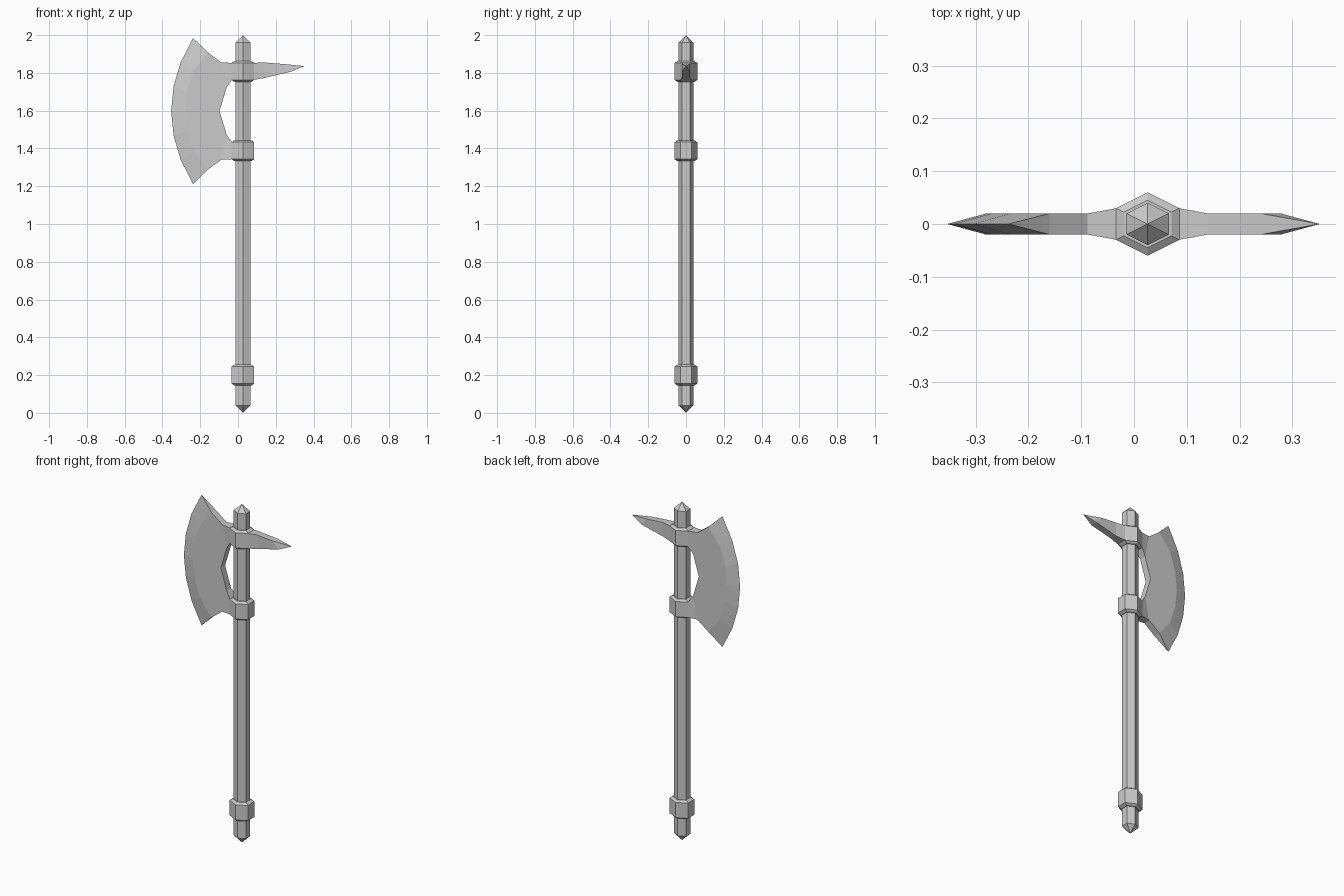
import bpy, bmesh

cube = bpy.data.objects.get("Cube")
if cube:
    bpy.data.objects.remove(cube, do_unlink=True)

AXIS_X = 0.026   # shaft axis
MID_Z = 1.598    # blade centre height
STRAP = 0.21     # collar offset from the blade centre

steel = bpy.data.materials.new("grey steel")
steel.use_nodes = True
GREY = (0.6, 0.6, 0.6, 1)
steel.diffuse_color = GREY
steel.node_tree.nodes["Principled BSDF"].inputs["Base Color"].default_value = GREY


def finish(name, bm):
    bmesh.ops.remove_doubles(bm, verts=bm.verts[:], dist=0.0005)
    bmesh.ops.recalc_face_normals(bm, faces=bm.faces[:])
    mesh = bpy.data.meshes.new(name)
    bm.to_mesh(mesh)
    bm.free()
    mesh.materials.append(steel)
    obj = bpy.data.objects.new(name, mesh)
    bpy.context.collection.objects.link(obj)
    return obj


def add_face(bm, points):
    bm.faces.new([bm.verts.new(p) for p in points])


def hex_column(name, rings):
    """Stack of six-sided rings given as (radius, height); radius 0 is a tip."""
    bm = bmesh.new()
    hexagon = [(0, -1), (1, -.5), (1, .5), (0, 1), (-1, .5), (-1, -.5)]
    loops = []
    for r, z in rings:
        if r == 0:
            loops.append([bm.verts.new((AXIS_X, 0, z))] * 6)
        else:
            loops.append([bm.verts.new((AXIS_X + r * x, r * y, z)) for x, y in hexagon])
    for low, high in zip(loops, loops[1:]):
        for i in range(6):
            j = (i + 1) % 6
            bm.faces.new(list(dict.fromkeys((low[i], low[j], high[j], high[i]))))
    for end in (loops[0], loops[-1]):
        if len(set(end)) == 6:
            bm.faces.new(end)
    return finish(name, bm)


# Shaft with pointed ends, and three bevelled collars
hex_column("shaft", [(0, 0), (.04, .04), (.04, 1.96), (0, 2)])
collars = {"pommel_collar": .2, "lower_blade_collar": MID_Z - STRAP,
           "upper_blade_collar": MID_Z + STRAP}
for name, z in collars.items():
    hex_column(name, [(.045, z - .055), (.06, z - .045), (.06, z + .045), (.045, z + .055)])

# Blade: one quarter as (x, y, height above centre), mirrored front-back and up-down
edge = [(-.354, 0, 0), (-.341, 0, .13), (-.304, 0, .257), (-.238, 0, .386)]
bevel = [(-.28, .02, 0), (-.27, .02, .105), (-.235, .02, .215), (-.16, .02, .31)]
shoulder, throat, inner = (-.088, .02, .257), (-.06, .02, .125), (-.098, .02, 0)
strap_top, strap_low = (-.032, .03, .255), (-.032, .03, .165)


def centre(p):
    return (p[0], 0, p[2])


faces = [(edge[i], edge[i + 1], bevel[i + 1], bevel[i]) for i in range(3)]
faces += [bevel[:2] + [throat, inner], bevel[1:3] + [throat],
          bevel[2:] + [shoulder, throat],
          (shoulder, strap_top, strap_low, throat),
          (edge[3], bevel[3], centre(bevel[3]))]
for a, b in ((bevel[3], shoulder), (shoulder, strap_top), (strap_top, strap_low),
             (strap_low, throat), (throat, inner)):
    faces.append((a, b, centre(b), centre(a)))
bm = bmesh.new()
for sy in (-1, 1):
    for sz in (-1, 1):
        for face in faces:
            add_face(bm, [(x, y * sy, MID_Z + z * sz) for x, y, z in face])
finish("axe_blade", bm)

# Back spike: sections as (top x, top z, bottom x, bottom z, half width)
top = MID_Z + STRAP
sections = [(.084, top + .045, .084, top - .045, .03),
            (.14, top + .047, .14, top - .035, .02),
            (.24, top + .039, .278, top - .002, .02)]
bm = bmesh.new()
loops = [[bm.verts.new(p) for p in ((tx, -w, tz), (tx, w, tz), (bx, w, bz), (bx, -w, bz))]
         for tx, tz, bx, bz, w in sections]
loops.append([bm.verts.new((.352, 0, top + .028))] * 4)
bm.faces.new(loops[0])
for a, b in zip(loops, loops[1:]):
    for i in range(4):
        j = (i + 1) % 4
        bm.faces.new(list(dict.fromkeys((a[i], a[j], b[j], b[i]))))
finish("back_spike", bm)
